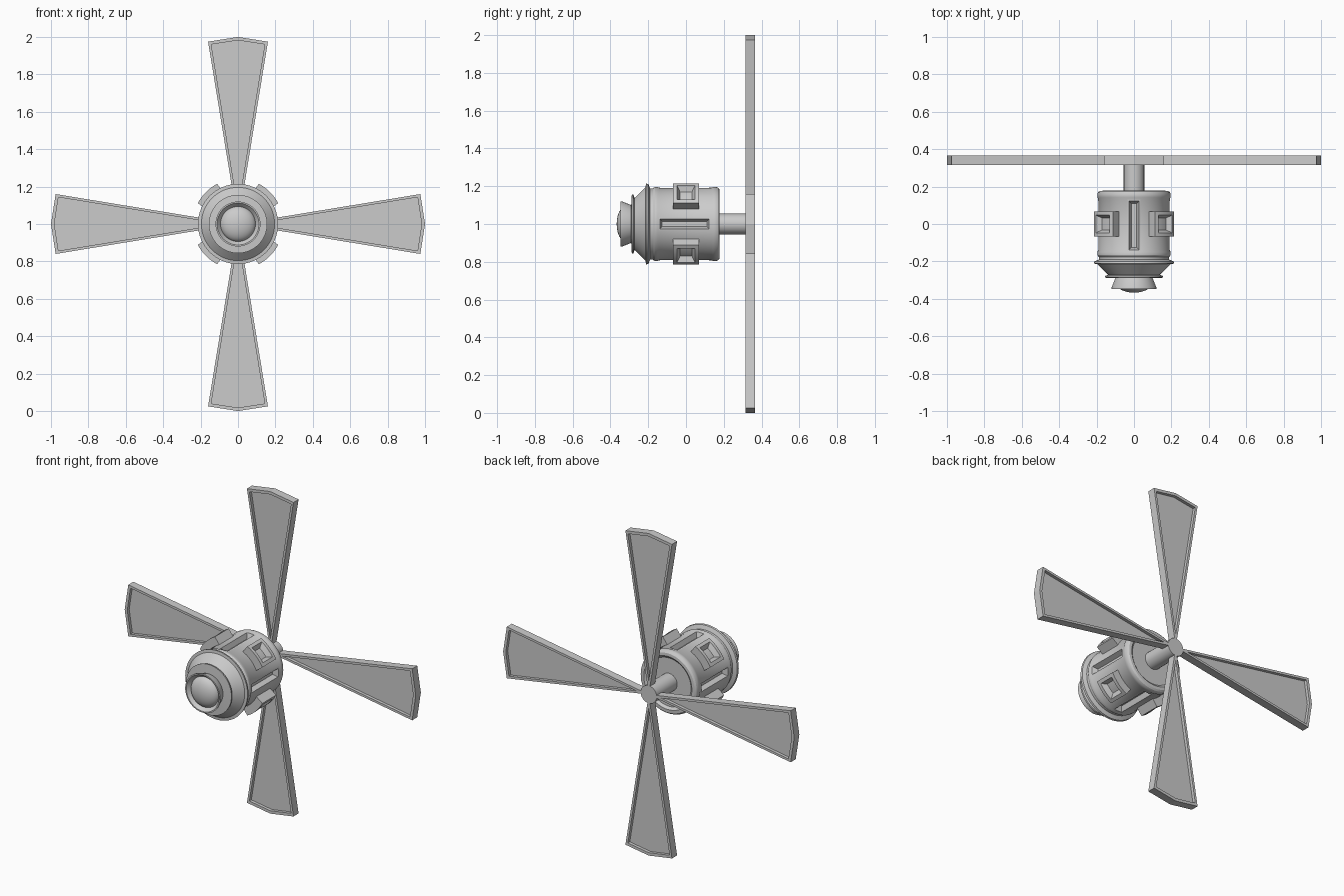
import bpy, bmesh
from math import sin, cos, pi, radians
from mathutils import Matrix, Vector

if "Cube" in bpy.data.objects:
    bpy.data.objects.remove(bpy.data.objects["Cube"])

CENTRE = Vector((0, 0, 1))


def finish(bm, name, angle=30):
    bmesh.ops.recalc_face_normals(bm, faces=bm.faces[:])
    mesh = bpy.data.meshes.new(name)
    bm.to_mesh(mesh)
    bm.free()
    ob = bpy.data.objects.new(name, mesh)
    bpy.context.collection.objects.link(ob)
    ob.location = CENTRE
    bpy.ops.object.select_all(action='DESELECT')
    ob.select_set(True)
    bpy.context.view_layer.objects.active = ob
    bpy.ops.object.shade_smooth_by_angle(angle=radians(angle))
    return ob


def lathe(name, profile, segments=64):
    """Spin (y, radius) points around the y axis."""
    bm = bmesh.new()
    vs = [bm.verts.new((r, y, 0)) for y, r in profile]
    es = [bm.edges.new(p) for p in zip(vs, vs[1:])]
    bmesh.ops.spin(bm, geom=vs + es, axis=(0, 1, 0), cent=(0, 0, 0),
                   steps=segments, angle=2 * pi)
    bmesh.ops.remove_doubles(bm, verts=bm.verts[:], dist=1e-5)
    return finish(bm, name)


def turn(quarter, offset=0):
    return Matrix.Rotation(quarter * pi / 2 + offset, 4, 'Y')


# Motor drum with rounded bands at both ends and a shallow rear recess
drum = lathe("motor_drum", [
    (-0.18, 0), (-0.18, 0.18), (-0.175, 0.19), (-0.165, 0.196), (-0.15, 0.196),
    (-0.142, 0.192), (0.135, 0.192), (0.143, 0.196), (0.16, 0.196), (0.17, 0.192),
    (0.177, 0.183), (0.178, 0.165), (0.165, 0.15), (0.165, 0)])

# Tapered slots cut into the drum
bm = bmesh.new()
for k in range(4):
    rings = []
    for r, hw, hl in ((0.16, 0.014, 0.118), (0.21, 0.034, 0.138)):
        rings.append([bm.verts.new(turn(k) @ Vector((sx * hw, sy * hl - 0.008, r)))
                      for sx, sy in ((-1, -1), (1, -1), (1, 1), (-1, 1))])
    bm.faces.new(rings[0])
    bm.faces.new(rings[1])
    for i in range(4):
        j = (i + 1) % 4
        bm.faces.new((rings[0][i], rings[0][j], rings[1][j], rings[1][i]))
cutter = finish(bm, "slot_cutter")
cutter.hide_render = True
cutter.hide_viewport = True
mod = drum.modifiers.new("slots", 'BOOLEAN')
mod.operation = 'DIFFERENCE'
mod.solver = 'EXACT'
mod.object = cutter
bpy.ops.object.select_all(action='DESELECT')
bpy.context.view_layer.objects.active = drum
drum.select_set(True)
bpy.ops.object.modifier_apply(modifier="slots")
bpy.data.objects.remove(cutter)
bpy.ops.object.shade_smooth_by_angle(angle=radians(30))

# Stepped nose: neck, flange, cone and two flared lips
lathe("nose_housing", [
    (-0.17, 0), (-0.17, 0.188), (-0.19, 0.188), (-0.2, 0.212), (-0.212, 0.214),
    (-0.214, 0.196), (-0.272, 0.137), (-0.278, 0.155), (-0.287, 0.156),
    (-0.29, 0.1), (-0.337, 0.119), (-0.347, 0.12), (-0.347, 0.112),
    (-0.32, 0.09), (-0.32, 0)])

# Domed cap
lathe("nose_dome", [(-0.315, 0)] + [
    (-0.317 - 0.05 * sin(a), 0.095 * cos(a))
    for a in [i * pi / 20 for i in range(10)]] + [(-0.367, 0)])

# Drive shaft through the hub
lathe("shaft", [(0.15, 0), (0.15, 0.055), (0.366, 0.055), (0.366, 0)], 24)

# Curved pads with tapered square windows on the diagonals
for k in range(4):
    bm = bmesh.new()
    n, half, rot = 6, 0.068, turn(k, pi / 4)
    rows = []
    for r, spread in ((0.242, 17.5), (0.18, 21)):
        rows.append([[bm.verts.new(rot @ Vector((r * sin(a), y, r * cos(a))))
                      for y in (-half, half)]
                     for a in [radians(spread) * (2 * i / n - 1) for i in range(n + 1)]])
    top, low = rows
    lid = []
    for i in range(n):
        lid.append(bm.faces.new((top[i][0], top[i + 1][0], top[i + 1][1], top[i][1])))
        bm.faces.new((low[i][1], low[i + 1][1], low[i + 1][0], low[i][0]))
        for s in (0, 1):
            bm.faces.new((top[i][s], low[i][s], low[i + 1][s], top[i + 1][s]))
    for i in (0, n):
        bm.faces.new((top[i][0], top[i][1], low[i][1], low[i][0]))
    bmesh.ops.recalc_face_normals(bm, faces=bm.faces[:])
    bmesh.ops.inset_region(bm, faces=lid, thickness=0.021, use_even_offset=True)
    bmesh.ops.inset_region(bm, faces=lid, thickness=0.015, depth=-0.03,
                           use_even_offset=True)
    finish(bm, f"window_pad_{k + 1}")

# Wedge blades: raised rim around a thin panel, recessed on both sides
outer = [(0, 0), (0.16, 0.975), (0, 1.0), (-0.16, 0.975)]
inner = [(0, 0.085), (0.143, 0.96), (0, 0.982), (-0.143, 0.96)]
for k in range(4):
    bm = bmesh.new()
    loops = [[bm.verts.new(turn(k) @ Vector((x, 0.341 + y, z))) for x, z in pts]
             for pts, y in ((inner, -0.006), (inner, -0.025), (outer, -0.025),
                            (outer, 0.025), (inner, 0.025), (inner, 0.006))]
    for a, b in zip(loops, loops[1:]):
        for i in range(4):
            j = (i + 1) % 4
            bm.faces.new((a[i], a[j], b[j], b[i]))
    bm.faces.new(loops[0])
    bm.faces.new(loops[-1])
    finish(bm, f"blade_{k + 1}", 5)
